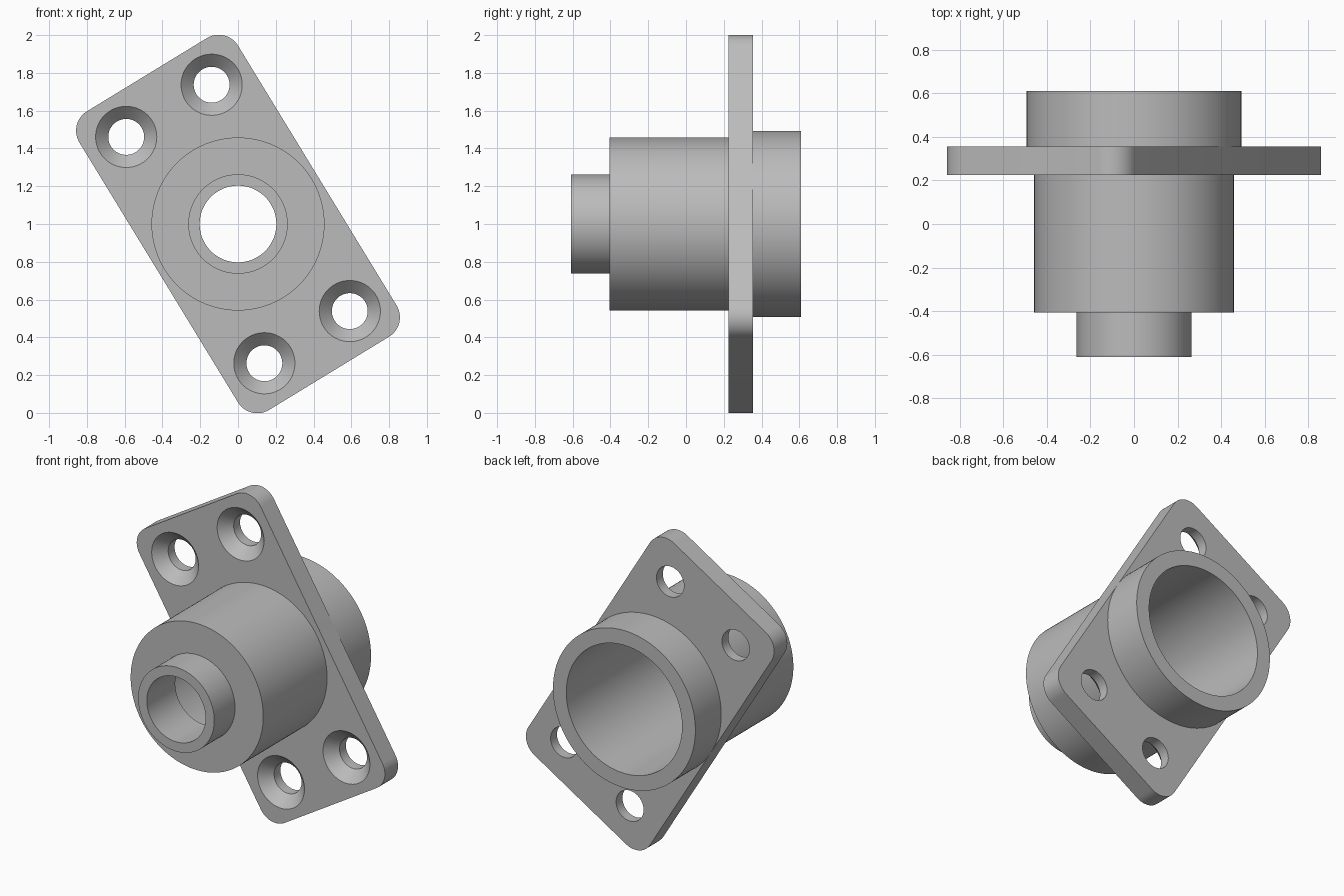
import bpy, bmesh
from math import radians, sin, cos, pi
from mathutils import Matrix, Vector

cube = bpy.data.objects.get("Cube")
if cube:
    bpy.data.objects.remove(cube, do_unlink=True)

CENTRE_Z = 1.0
TILT = radians(31.4)
PLATE_FRONT, PLATE_BACK = 0.225, 0.355
HALF_W, HALF_L, CORNER = 0.492, 0.926, 0.12

metal = bpy.data.materials.new("plain grey metal")
metal.use_nodes = True
GREY = (0.5, 0.5, 0.5, 1)
metal.diffuse_color = GREY
metal.node_tree.nodes["Principled BSDF"].inputs["Base Color"].default_value = GREY


def tilted(u, v, y):
    """Point on the tilted flange: u across, v along."""
    return Vector((u * cos(TILT) - v * sin(TILT), y,
                   CENTRE_Z + u * sin(TILT) + v * cos(TILT)))


def lathe(bm, profile, centre, steps):
    """Revolve a closed (radius, y) profile about the y direction."""
    rings = []
    for i in range(steps):
        a = 2 * pi * i / steps
        rings.append([bm.verts.new((centre.x + r * cos(a), y, centre.z + r * sin(a)))
                      for r, y in profile])
    n = len(profile)
    for i in range(steps):
        p, q = rings[i], rings[(i + 1) % steps]
        for j in range(n):
            k = (j + 1) % n
            if profile[j][0] or profile[k][0]:
                bm.faces.new((p[j], p[k], q[k], q[j]))


def make(name, bm):
    bmesh.ops.remove_doubles(bm, verts=bm.verts, dist=1e-5)
    bmesh.ops.dissolve_degenerate(bm, edges=bm.edges, dist=1e-5)
    bmesh.ops.recalc_face_normals(bm, faces=bm.faces)
    mesh = bpy.data.meshes.new(name)
    bm.to_mesh(mesh)
    bm.free()
    mesh.materials.append(metal)
    ob = bpy.data.objects.new(name, mesh)
    bpy.context.collection.objects.link(ob)
    return ob


def activate(ob):
    bpy.ops.object.select_all(action='DESELECT')
    ob.select_set(True)
    bpy.context.view_layer.objects.active = ob


axis = Vector((0, 0, CENTRE_Z))

# Hollow stepped housing: nozzle, main barrel, rear collar and wide rear bore
bm = bmesh.new()
lathe(bm, [(0.203, -0.61), (0.263, -0.61), (0.263, -0.405), (0.458, -0.405),
           (0.458, 0.29), (HALF_W, 0.29), (HALF_W, 0.61), (0.40, 0.61),
           (0.40, -0.33), (0.203, -0.33)], axis, 128)
housing = make("housing", bm)

# Flange plate with rounded corners
bm = bmesh.new()
outline = []
for corner, (su, sv) in enumerate([(1, 1), (-1, 1), (-1, -1), (1, -1)]):
    for i in range(13):
        a = pi / 2 * (corner + i / 12)
        outline.append(bm.verts.new(tilted(su * (HALF_W - CORNER) + CORNER * cos(a),
                                           sv * (HALF_L - CORNER) + CORNER * sin(a),
                                           PLATE_FRONT)))
face = bm.faces.new(outline)
ext = bmesh.ops.extrude_face_region(bm, geom=[face])
bmesh.ops.translate(bm, vec=(0, PLATE_BACK - PLATE_FRONT, 0),
                    verts=[g for g in ext["geom"] if isinstance(g, bmesh.types.BMVert)])
flange = make("flange_plate", bm)

# Cutter: central clearance and four countersunk screw holes
bm = bmesh.new()
lathe(bm, [(0, 0.1), (0.43, 0.1), (0.43, 0.5), (0, 0.5)], axis, 96)
for su in (-1, 1):
    for sv in (-1, 1):
        lathe(bm, [(0, 0.205), (0.182, 0.205), (0.095, 0.292), (0.095, 0.4), (0, 0.4)],
              tilted(su * 0.265, sv * 0.702, 0), 64)
cutter = make("hole_cutter", bm)
cutter.hide_render = True

activate(flange)
mod = flange.modifiers.new("holes", 'BOOLEAN')
mod.operation = 'DIFFERENCE'
mod.solver = 'EXACT'
mod.object = cutter
bpy.ops.object.modifier_apply(modifier=mod.name)
bpy.data.objects.remove(cutter, do_unlink=True)

# Smooth round walls, sharp rims
for ob in (housing, flange):
    activate(ob)
    bpy.ops.object.shade_smooth_by_angle(angle=radians(30))
